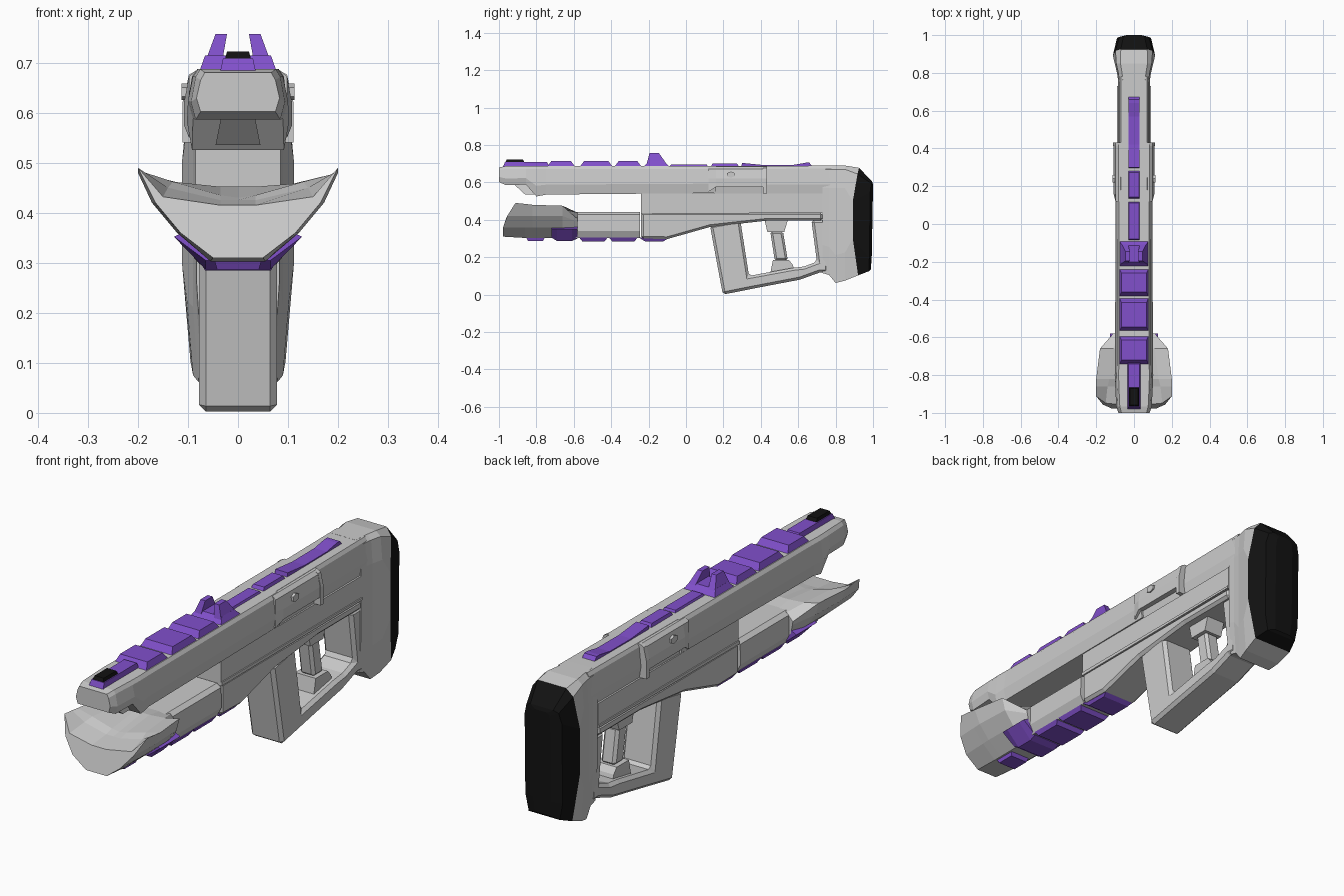
import bpy, bmesh


def material(name, rgb):
    m = bpy.data.materials.new(name)
    m.diffuse_color = (*rgb, 1)
    return m


PURPLE = material("purple", (0.22, 0.08, 0.60))
BLACK = material("black", (0.006, 0.006, 0.006))


def loft(name, rings, mat=None, bevel=0):
    """Bridge closed 3D rings in order and cap both ends."""
    bm = bmesh.new()
    rows = [[bm.verts.new(p) for p in r] for r in rings]
    n = len(rows[0])
    for a, b in zip(rows, rows[1:]):
        for i in range(n):
            j = (i + 1) % n
            bm.faces.new((a[i], a[j], b[j], b[i]))
    bm.faces.new(rows[0][::-1])
    bm.faces.new(rows[-1])
    bmesh.ops.recalc_face_normals(bm, faces=bm.faces)
    me = bpy.data.meshes.new(name)
    bm.to_mesh(me)
    bm.free()
    ob = bpy.data.objects.new(name, me)
    bpy.context.collection.objects.link(ob)
    if mat:
        me.materials.append(mat)
    if bevel:
        mod = ob.modifiers.new("chamfer", "BEVEL")
        mod.width = bevel
        mod.segments = 1
        mod.limit_method = 'ANGLE'
    return ob


def mirror_ring(half):
    """Close a +x half ring of (x, y, z) points across x = 0."""
    return half + [(-x, y, z) for x, y, z in reversed(half) if x > 0]


def section(y, half):
    return mirror_ring([(x, y, z) for x, z in half])


def prism(name, profile, w, mat=None, bevel=0.0, x0=None):
    """Extrude a (y, z) profile across x."""
    lo = -w if x0 is None else x0
    return loft(name, [[(x, y, z) for y, z in profile] for x in (lo, w)], mat, bevel)


def block(name, y0, y1, z0, z1, w0, w1, dy, mat=PURPLE, dy_front=None):
    """Box whose far side is tapered in width and length."""
    df = dy if dy_front is None else dy_front
    return loft(name, [
        [(-w0, y0, z0), (w0, y0, z0), (w0, y1, z0), (-w0, y1, z0)],
        [(-w1, y0 + df, z1), (w1, y0 + df, z1), (w1, y1 - dy, z1), (-w1, y1 - dy, z1)]], mat)


# Upper barrel housing
def barrel_ring(y, w, top, bot):
    return section(y, [(.8 * w, top), (.9 * w, top - .015),
                       (w, bot + .35 * (top - bot)), (.9 * w, bot)])


loft("barrel_housing", [barrel_ring(*a) for a in (
    (-1.0, .083, .68, .602), (-.965, .094, .687, .586), (-.855, .1, .687, .588),
    (-.80, .102, .687, .525), (-.745, .1, .687, .535), (.16, .098, .687, .543))])
loft("rear_housing", [barrel_ring(*a) for a in (
    (.15, .088, .687, .535), (.43, .085, .687, .535), (.78, .085, .69, .535))])
block("muzzle_core", -.92, -.76, .59, .535, .034, .045, 0, None, .06)

# Side panels with an ejection recess and a pin
loft("side_panel", [section(y, [(.082, .686), (.098, .672), (w, .62), (w, zb), (.08, zb)])
                    for y, w, zb in ((.12, .098, .55), (.16, .108, .575), (.42, .108, .575))])
loft("panel_end_bracket", [section(y, [(.08, .686), (.098, .676), (.111, .62), (.111, .54), (.08, .54)])
                           for y in (.412, .432)])
for s in (1, -1):
    prism("pin", [(.22, .632), (.24, .625), (.26, .632), (.26, .65), (.24, .658), (.22, .65)],
          s * .113, x0=s * .1)

# Receiver
prism("receiver_upper", [(-.24, .435), (.73, .435), (.73, .54), (-.24, .54)], .085)
prism("receiver_rib", [(-.24, .432), (.73, .437), (.73, .447), (-.24, .447)], .09)
prism("receiver_lower", [(-.24, .44), (-.24, .30), (-.1, .297), (.13, .362), (.43, .395),
                         (.73, .395), (.73, .44)], .088, bevel=.012)

# Fore grip
loft("fore_grip", [section(y, [(.07, .442), (.09, .428), (.092, .34), (.072, .302)])
                   for y in (-.62, -.245)])

# Flared lower jaw: front rim swept back toward the wing tips
front = [(0, .415), (.035, .415), (.15, .432), (.2, .49), (.165, .42), (.115, .36), (.05, .31)]
inner = [(0, .425), (.035, .425), (.14, .45), (.2, .485), (.17, .42), (.12, .36), (.055, .303)]
step = [(0, .43), (.035, .435), (.13, .462), (.2, .48), (.172, .42), (.122, .36), (.055, .303)]
rear = [(0, .452), (.035, .452), (.11, .458), (.18, .475), (.165, .42), (.12, .36), (.055, .303)]
tail = [(0, .44), (.035, .44), (.08, .438), (.11, .405), (.108, .39), (.1, .35), (.055, .303)]
loft("lower_jaw", [mirror_ring([(x, -.978 + max(0, z - .385) * .63, z) for x, z in front]),
                   section(-.86, inner), section(-.82, step), section(-.66, rear),
                   section(-.58, tail)])
loft("jaw_clamp", [section(y, [(.1, .365), (.128, .352), (.065, z)])
                   for y, z in ((-.72, .305), (-.69, .287), (-.61, .287), (-.58, .3))], PURPLE)
block("jaw_tab", -.86, -.75, .315, .287, .05, .042, .015)

# Underside rail plates
for i, (a, b, d) in enumerate(((-.57, -.42, .015), (-.41, -.26, .015), (-.25, -.09, .03))):
    block(f"under_plate_{i}", a, b, .304, .285, .077, .066, d)

# Trigger hand frame
prism("grip_frame", [(.128, .37), (.197, 0), (.40, .04), (.61, .08), (.715, .118), (.76, .115),
                     (.76, .40), (.67, .40), (.70, .176), (.63, .15), (.57, .143), (.337, .10),
                     (.29, .40)], .078, bevel=.014)

# Trigger post
prism("trigger_mount", [(.42, .40), (.435, .335), (.525, .335), (.545, .40)], .045)
prism("trigger_post", [(.45, .34), (.475, .18), (.545, .18), (.518, .34)], .035, bevel=.012)
prism("trigger_base", [(.465, .185), (.45, .11), (.58, .13), (.57, .16), (.55, .185)], .05)

# Stock and rubber butt pad
def stock_ring(y, w, top, bot):
    return section(y, [(.7 * w, top), (.92 * w, top - .02), (w, top - .12),
                       (w, bot + .15), (.88 * w, bot)])


pad_front = mirror_ring([(.07, .925, .678), (.098, .917, .645), (.112, .892, .5),
                         (.112, .892, .3), (.095, .92, .103)])
pad_back = mirror_ring([(.055, .995, .605), (.078, .99, .595), (.09, .985, .55),
                        (.09, .98, .2), (.075, .978, .125)])
pad_face = mirror_ring([(.03, 1.0, .59), (.04, 1.0, .58), (.045, .998, .54),
                        (.045, .993, .2), (.04, .988, .135)])
loft("stock", [stock_ring(.73, .083, .69, .115), stock_ring(.765, .085, .69, .105),
               stock_ring(.80, .09, .69, .062), stock_ring(.85, .102, .69, .075), pad_front])
loft("butt_pad", [pad_front, pad_back, pad_face], BLACK)

# Top rail, from muzzle to stock
block("front_rail", -.98, -.73, .68, .708, .036, .03, .012)
block("front_sight", -.97, -.86, .70, .722, .028, .022, .012, BLACK)
for i, (a, b) in enumerate(((-.745, -.59), (-.57, -.39), (-.385, -.235))):
    block(f"rail_plate_{i}", a, b, .68, .714, .078, .066, .025)
block("rear_sight_base", -.23, -.085, .68, .712, .078, .062, .03)
for s in (1, -1):
    loft("rear_sight_fin", [
        [(s * .032, -.21, .70), (s * .066, -.21, .70), (s * .066, -.105, .70), (s * .032, -.105, .70)],
        [(s * .022, -.195, .757), (s * .045, -.195, .757), (s * .045, -.145, .757),
         (s * .022, -.145, .757)]], PURPLE)
block("rear_strip_0", -.09, .12, .68, .696, .032, .026, .01)
block("rear_strip_1", .13, .285, .68, .701, .032, .026, .012)
prism("rear_strip_2", [(.295, .68), (.30, .704), (.42, .692), (.57, .693), (.64, .705),
                       (.66, .705), (.68, .68)], .03, PURPLE)
